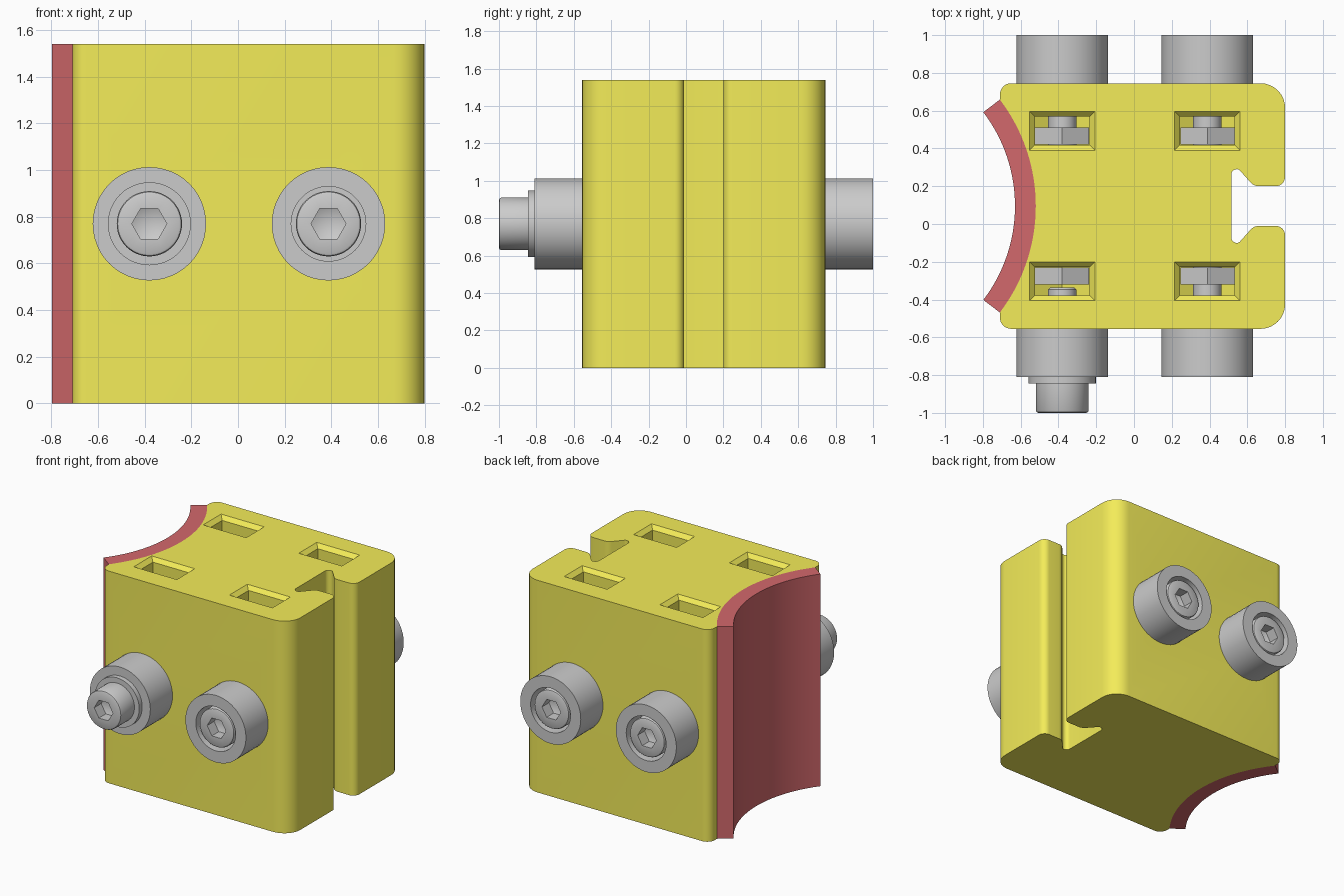
import bpy, bmesh
from math import sin, cos, tan, pi, atan2, radians
from mathutils import Vector

if "Cube" in bpy.data.objects:
    bpy.data.objects.remove(bpy.data.objects["Cube"])

CY, CZ, H = 0.095, 0.77, 1.54      # body centre in y, screw height, body height
parts = []


def finish(name, bm, mat=None, keep=True):
    bmesh.ops.remove_doubles(bm, verts=bm.verts, dist=1e-5)
    bmesh.ops.recalc_face_normals(bm, faces=bm.faces)
    me = bpy.data.meshes.new(name)
    bm.to_mesh(me)
    bm.free()
    ob = bpy.data.objects.new(name, me)
    bpy.context.collection.objects.link(ob)
    if mat:
        me.materials.append(mat)
    if keep:
        parts.append(ob)
    else:
        ob.hide_render = True
    return ob


def prism(name, rings, mat=None, keep=True):
    """Loft between equal-sized closed rings, capped at both ends."""
    bm = bmesh.new()
    vs = [[bm.verts.new(p) for p in r] for r in rings]
    n = len(vs[0])
    for a, b in zip(vs, vs[1:]):
        for i in range(n):
            bm.faces.new((a[i], a[(i + 1) % n], b[(i + 1) % n], b[i]))
    bm.faces.new(vs[0])
    bm.faces.new(vs[-1])
    return finish(name, bm, mat, keep)


def lathe(name, profile, x, side, n=48, phase=0.0, closed=False, keep=True):
    """Turn (radius, distance from body centre) points about a y-axis line."""
    bm = bmesh.new()
    rings = [[bm.verts.new((x + r * cos(2 * pi * i / n + phase), CY + side * d,
                            CZ + r * sin(2 * pi * i / n + phase)))
              for i in range(n)] for r, d in profile]
    pairs = list(zip(rings, rings[1:]))
    if closed:
        pairs.append((rings[-1], rings[0]))
    for a, b in pairs:
        for i in range(n):
            j = (i + 1) % n
            bm.faces.new((a[i], a[j], b[j], b[i]))
    return finish(name, bm, None, keep)


def cut(ob, cutter):
    m = ob.modifiers.new("cut", 'BOOLEAN')
    m.operation, m.solver, m.object = 'DIFFERENCE', 'EXACT', cutter
    dg = bpy.context.evaluated_depsgraph_get()
    me = bpy.data.meshes.new_from_object(ob.evaluated_get(dg))
    ob.modifiers.clear()
    ob.data = me
    bpy.data.objects.remove(cutter)


def fillet(prev, p, nxt, r, steps=8):
    prev, p, nxt = Vector(prev), Vector(p), Vector(nxt)
    d1, d2 = (prev - p).normalized(), (nxt - p).normalized()
    half = d1.angle(d2) / 2
    c = p + (d1 + d2).normalized() * (r / sin(half))
    s, e = p + d1 * (r / tan(half)) - c, p + d2 * (r / tan(half)) - c
    a = atan2(s.y, s.x)
    da = (atan2(e.y, e.x) - a + pi) % (2 * pi) - pi
    return [(c.x + r * cos(a + da * i / steps), c.y + r * sin(a + da * i / steps))
            for i in range(steps + 1)]


def arc(r, n=32, span=radians(37.3)):
    return [(-1.45 + r * cos(span - 2 * span * i / n), r * sin(span - 2 * span * i / n))
            for i in range(n + 1)]


def extrude_z(name, outline, mat):
    return prism(name, [[(x, y + CY, z) for x, y in outline] for z in (0, H)], mat)


def material(name, rgb):
    m = bpy.data.materials.new(name)
    m.diffuse_color = (*rgb, 1)
    m.use_nodes = True
    m.node_tree.nodes["Principled BSDF"].inputs["Base Color"].default_value = m.diffuse_color
    return m


yellow = material("yellow", (0.9, 0.84, 0.1))
red = material("red", (0.65, 0.14, 0.15))

# Body: upper half outline from slot to concave side, mirrored below
corners = [(0.515, 0.195, 0.03), (0.555, 0.195, 0.02), (0.635, 0.105, 0.06),
           (0.8, 0.105, 0.05), (0.8, 0.65, 0.13), (-0.71, 0.65, 0.06)]
path = [(0.515, 0)] + [c[:2] for c in corners] + [(-0.71, 0.56)]
upper = []
for i, c in enumerate(corners):
    upper += fillet(path[i], path[i + 1], path[i + 2], c[2])
lower = [(x, -y) for x, y in reversed(upper)]
body = extrude_z("body", upper + arc(0.93) + lower, yellow)

# Curved pad on the concave side
extrude_z("curved_pad", arc(0.93) + arc(0.82)[::-1], red)

for x in (-0.38, 0.388):
    for side in (-1, 1):
        tag = ("left" if x < 0 else "right") + ("_front" if side < 0 else "_back")
        loose = x < 0 and side < 0

        # Nut pocket with pointed floor, flared mouth and screw bore
        shape = [(-0.145, 1.6), (-0.145, CZ - 0.084), (0, CZ - 0.168),
                 (0.145, CZ - 0.084), (0.145, 1.6)]
        cut(body, prism("pocket_cutter", [[(x + u, CY + side * d, z) for u, z in shape]
                                          for d in (0.322, 0.473)], keep=False))
        rings = []
        for z in (H - 0.05, H + 0.02):
            g = z - H
            w, t = 0.173 + g, 0.103 + g
            rings.append([(x + a * w, CY + side * 0.398 + b * t, z)
                          for a, b in ((-1, -1), (1, -1), (1, 1), (-1, 1))])
        cut(body, prism("flare_cutter", rings, keep=False))
        cut(body, lathe("bore_cutter", [(0, 0.2), (0.08, 0.2), (0.08, 0.7), (0, 0.7)],
                        x, side, keep=False))

        # Hex nut
        nut = lathe("nut_" + tag, [(0, 0.325), (0.165, 0.325), (0.165, 0.415), (0, 0.415)],
                    x, side, n=6, phase=pi / 6)
        cut(nut, lathe("nut_cutter", [(0, 0.3), (0.077, 0.3), (0.077, 0.45), (0, 0.45)],
                       x, side, keep=False))

        # Counterbored roller
        lathe("roller_" + tag, [(0.08, 0.65), (0.243, 0.65), (0.243, 0.905), (0.16, 0.905),
                                (0.16, 0.74), (0.08, 0.74)], x, side, closed=True)

        # Socket-head screw; the loose one sits out on a washer
        b = 0.94 if loose else 0.741
        top = b + 0.155
        screw = lathe("screw_" + tag, [(0, b - 0.51), (0.063, b - 0.51), (0.075, b - 0.498),
                                       (0.075, b), (0.14, b), (0.14, top - 0.012),
                                       (0.136, top - 0.004), (0.128, top), (0, top)], x, side)
        cut(screw, lathe("socket_cutter", [(0, top - 0.115), (0.075, top - 0.08),
                                           (0.075, top + 0.05), (0, top + 0.05)],
                         x, side, n=6, keep=False))
        if loose:
            lathe("washer_" + tag, [(0.08, 0.905), (0.178, 0.905), (0.178, 0.94),
                                    (0.08, 0.94)], x, side, closed=True)

# Smooth shading with crisp edges
for ob in parts:
    ob.select_set(True)
bpy.context.view_layer.objects.active = body
bpy.ops.object.shade_smooth_by_angle(angle=radians(30))
